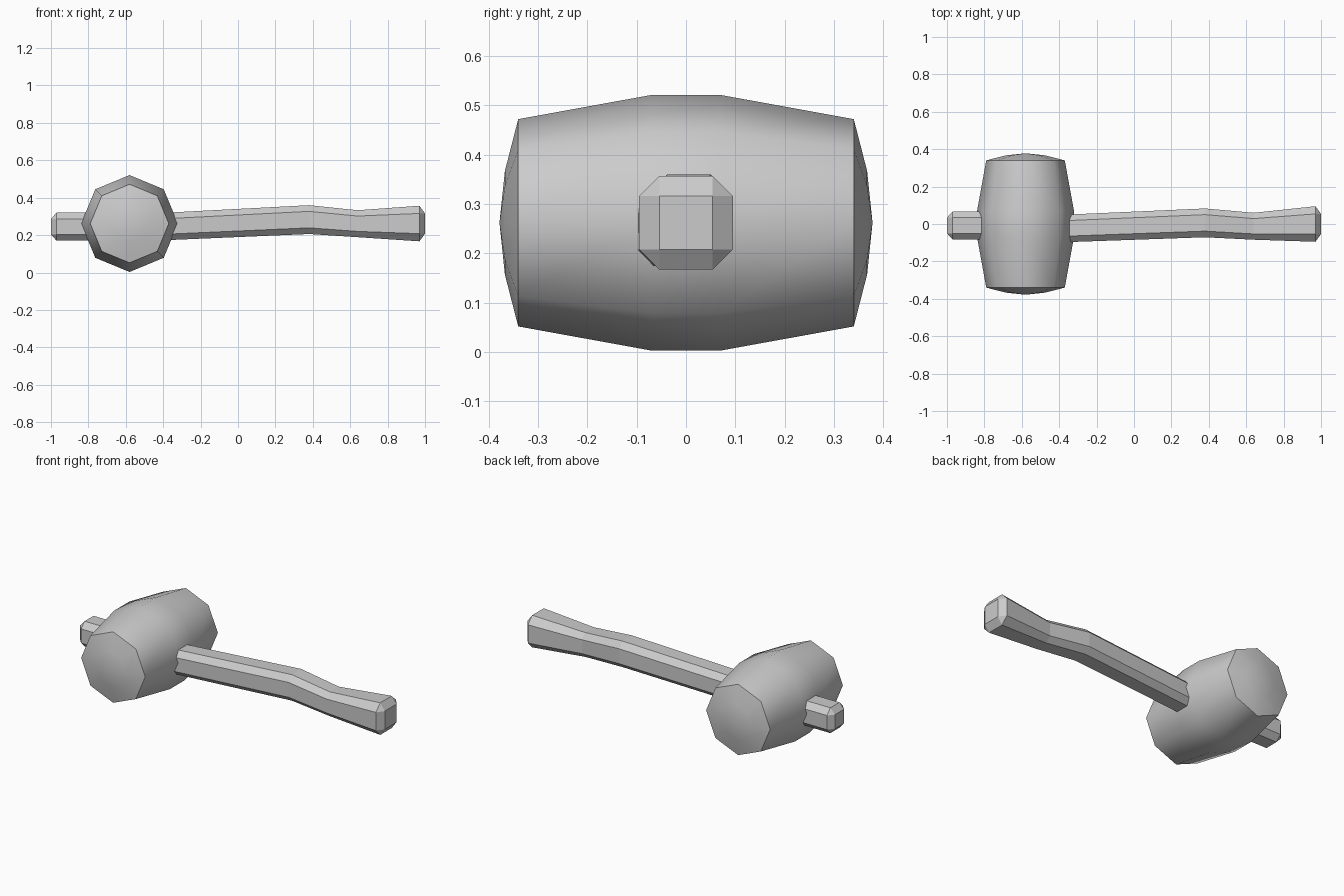
import bpy, bmesh
from math import cos, sin, pi, radians

if "Cube" in bpy.data.objects:
    bpy.data.objects.remove(bpy.data.objects["Cube"])


def loft(name, rings, smooth_angle=None):
    """Skin matching rings of points and close both ends."""
    bm = bmesh.new()
    loops = [[bm.verts.new(p) for p in ring] for ring in rings]
    n = len(loops[0])
    for a, b in zip(loops, loops[1:]):
        for i in range(n):
            j = (i + 1) % n
            bm.faces.new((a[i], a[j], b[j], b[i]))
    bm.faces.new(loops[0])
    bm.faces.new(loops[-1])
    bmesh.ops.remove_doubles(bm, verts=bm.verts, dist=0.0005)
    bmesh.ops.recalc_face_normals(bm, faces=bm.faces)
    mesh = bpy.data.meshes.new(name)
    bm.to_mesh(mesh)
    bm.free()
    obj = bpy.data.objects.new(name, mesh)
    bpy.context.collection.objects.link(obj)
    if smooth_angle:
        bpy.ops.object.select_all(action='DESELECT')
        obj.select_set(True)
        bpy.context.view_layer.objects.active = obj
        bpy.ops.object.shade_smooth_by_angle(angle=radians(smooth_angle))
    return obj


def head_ring(y, r):
    return [(-0.58 + r * cos(k * pi / 4), y, 0.262 + r * sin(k * pi / 4))
            for k in range(8)]


def handle_ring(x, yc, zc, h, i):
    """Square section of half-size h with corners cut back to i."""
    pts = [(h, -i), (h, i), (i, h), (-i, h), (-h, i), (-h, -i), (-i, -h), (i, -h)]
    return [(x, yc + a, zc + b) for a, b in pts]


# Barrel-shaped eight-sided head with domed striking faces
half = [(0.07, 0.259), (0.34, 0.21), (0.367, 0.105), (0.378, 0.0001)]
profile = [(-y, r) for y, r in reversed(half)] + half
loft("mallet_head", [head_ring(y, r) for y, r in profile], 50)

# Chamfered wooden handle, slightly crooked, passing through the head
sections = [
    (-1.00, -0.008, 0.245, 0.042, 0.042),
    (-0.97, -0.008, 0.245, 0.075, 0.042),
    (-0.75, -0.008, 0.245, 0.075, 0.042),
    (-0.50, -0.029, 0.241, 0.073, 0.041),
    (0.38, 0.006, 0.283, 0.077, 0.044),
    (0.64, -0.012, 0.261, 0.072, 0.041),
    (0.97, 0.000, 0.262, 0.095, 0.054),
    (1.00, 0.000, 0.262, 0.054, 0.054),
]
loft("handle", [handle_ring(*s) for s in sections])
